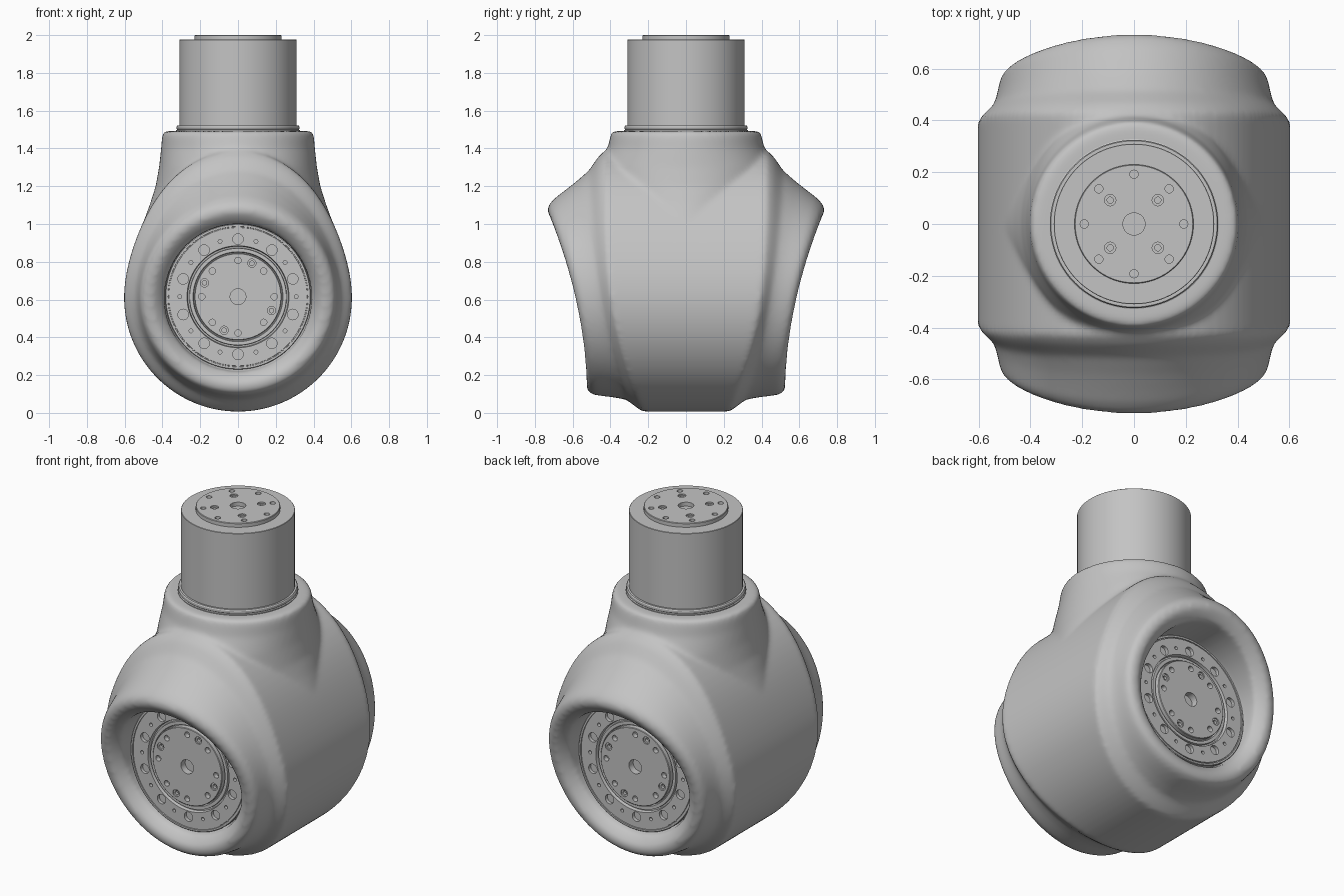
import bpy, bmesh
from math import sin, cos, pi, radians
from mathutils import Matrix, Vector

if "Cube" in bpy.data.objects:
    bpy.data.objects.remove(bpy.data.objects["Cube"])

grey = bpy.data.materials.new("satin grey")
grey.use_nodes = True
COLOUR = (0.55, 0.55, 0.55, 1)
grey.diffuse_color = COLOUR
grey.node_tree.nodes["Principled BSDF"].inputs["Base Color"].default_value = COLOUR


def loft(bm, rings):
    """Skin closed rings of points and cap both ends."""
    loops = [[bm.verts.new(p) for p in ring] for ring in rings]
    n = len(loops[0])
    for a, b in zip(loops, loops[1:]):
        for i in range(n):
            j = (i + 1) % n
            bm.faces.new((a[i], a[j], b[j], b[i]))
    bm.faces.new(loops[0][::-1])
    bm.faces.new(loops[-1])


def lathe(bm, profile, segments=64, place=Matrix()):
    """Revolve (radius, height) pairs about the local z axis."""
    loft(bm, [[place @ Vector((r * cos(2 * pi * i / segments),
                               r * sin(2 * pi * i / segments), h))
               for i in range(segments)] for r, h in profile])


def finish(name, bm, place=Matrix()):
    bmesh.ops.recalc_face_normals(bm, faces=bm.faces[:])
    mesh = bpy.data.meshes.new(name)
    bm.to_mesh(mesh)
    bm.free()
    mesh.materials.append(grey)
    obj = bpy.data.objects.new(name, mesh)
    obj.matrix_world = place
    bpy.context.collection.objects.link(obj)
    return obj


def activate(obj):
    bpy.ops.object.select_all(action="DESELECT")
    obj.select_set(True)
    bpy.context.view_layer.objects.active = obj


def apply_and_smooth(obj, angle):
    activate(obj)
    for mod in list(obj.modifiers):
        bpy.ops.object.modifier_apply(modifier=mod.name)
    bpy.ops.object.shade_smooth_by_angle(angle=radians(angle))


def drill(obj, patterns, place=Matrix()):
    """Cut circles of holes: (count, circle radius, start angle, face height, hole profile)."""
    bm = bmesh.new()
    for count, circle, start, face, hole in patterns:
        for k in range(count):
            a = radians(start) + 2 * pi * k / count
            at = Matrix.Translation((circle * cos(a), circle * sin(a), face))
            lathe(bm, hole, 20, at)
    cutter = finish("hole_cutter", bm, place)
    cutter.hide_render = True
    mod = obj.modifiers.new("holes", "BOOLEAN")
    mod.operation = "DIFFERENCE"
    mod.solver = "EXACT"
    mod.object = cutter
    bpy.context.view_layer.update()
    apply_and_smooth(obj, 30)
    bpy.data.objects.remove(cutter)


def plain_hole(radius, depth):
    return [(radius, -depth), (radius, 0.03)]


COUNTERBORE = [(0.012, -0.025), (0.012, -0.008), (0.022, -0.008), (0.022, 0.03)]

# Housing: barrel across the joint axis with flared, recessed rims
CENTRE, RIM, BORE, SIDES = 0.61, 0.515, 0.39, 96


def barrel_ring(side, f, low, top, radius=None, drop=0.0, flat=None):
    ring = []
    for i in range(SIDES):
        a = 2 * pi * i / SIDES
        t = (sin(a) + 1) / 2
        core = 0.603 + 0.175 * max(0, sin(a)) ** 3.2
        edge = 0.23 + 0.20 * (1 - (1 - t) ** 2.5)
        face = 0.527 + 0.205 * t ** 1.8
        g = low + (top - low) * t ** 3
        r = radius or core + (RIM - core) * g
        y = flat or edge + (face - edge) * f - drop
        ring.append((r * cos(a), side * y, CENTRE + r * sin(a)))
    return ring


stations = [
    (0, 0, 0), (0.12, 0.28, 0.13), (0.28, 0.70, 0.40), (0.5, 0.85, 0.62),
    (0.7, 0.93, 0.80), (0.86, 1, 0.94), (0.96, 1, 1, 0.50), (1, 1, 1, 0.475),
    (1, 1, 1, 0.45), (1, 1, 1, 0.42, 0.02), (1, 1, 1, BORE, 0.05),
    (1, 1, 1, BORE, 0, 0.43),
]
bm = bmesh.new()
loft(bm, [barrel_ring(-1, *s) for s in reversed(stations)]
     + [barrel_ring(1, *s) for s in stations])

# Shoulder blending the barrel into the round neck: (z, half x, half y)
shoulder = [(0.7, 0.56, 0.38), (0.85, 0.555, 0.39), (1.0, 0.505, 0.41),
            (1.1, 0.468, 0.44), (1.2, 0.436, 0.48), (1.3, 0.418, 0.465),
            (1.4, 0.407, 0.415), (1.465, 0.402, 0.40), (1.485, 0.395, 0.393),
            (1.492, 0.38, 0.38)]
loft(bm, [[(hx * cos(2 * pi * i / SIDES), hy * sin(2 * pi * i / SIDES), z)
           for i in range(SIDES)] for z, hx, hy in shoulder])
housing = finish("housing", bm)
remesh = housing.modifiers.new("fuse", "REMESH")
remesh.mode = "VOXEL"
remesh.voxel_size = 0.014
soften = housing.modifiers.new("soften", "SMOOTH")
soften.factor = 0.5
soften.iterations = 8
apply_and_smooth(housing, 70)

# Output flanges in the front and back recesses
for name, turn in (("front_flange", 0), ("back_flange", pi)):
    place = (Matrix.Rotation(turn, 4, "Z")
             @ Matrix.Translation((0, -0.47, CENTRE + 0.005))
             @ Matrix.Rotation(pi / 2, 4, "X"))
    bm = bmesh.new()
    lathe(bm, [(0.385, -0.06), (0.385, -0.003), (0.382, 0), (0.372, 0),
               (0.371, -0.006), (0.367, -0.006), (0.366, 0), (0.27, 0),
               (0.266, -0.02), (0.258, -0.02), (0.256, -0.006), (0.238, -0.006),
               (0.234, -0.02), (0.23, -0.02), (0.23, 0.009), (0.227, 0.012)], 80)
    flange = finish(name, bm, place)
    drill(flange, [
        (10, 0.305, 18, 0, plain_hole(0.028, 0.02)),
        (10, 0.308, 0, 0, plain_hole(0.01, 0.02)),
        (8, 0.192, 0, 0.012, plain_hole(0.017, 0.03)),
        (4, 0.192, 67.5, 0.012, COUNTERBORE),
        (1, 0, 0, 0.012, plain_hole(0.042, 0.04)),
    ], place)

# Neck cylinder with its collar
bm = bmesh.new()
lathe(bm, [(0.328, 1.45), (0.328, 1.497), (0.322, 1.5), (0.325, 1.503),
           (0.325, 1.516), (0.321, 1.522), (0.31, 1.522), (0.31, 1.974),
           (0.308, 1.976)], 80)
neck = finish("neck_cylinder", bm)
apply_and_smooth(neck, 30)

# Mounting disc on top
bm = bmesh.new()
lathe(bm, [(0.23, 1.93), (0.23, 1.997), (0.227, 2.0)], 80)
disc = finish("top_disc", bm)
drill(disc, [
    (8, 0.192, 0, 2.0, plain_hole(0.016, 0.02)),
    (4, 0.13, 45, 2.0, COUNTERBORE),
    (1, 0, 0, 2.0, plain_hole(0.043, 0.035)),
])
bpy.ops.object.select_all(action="DESELECT")
